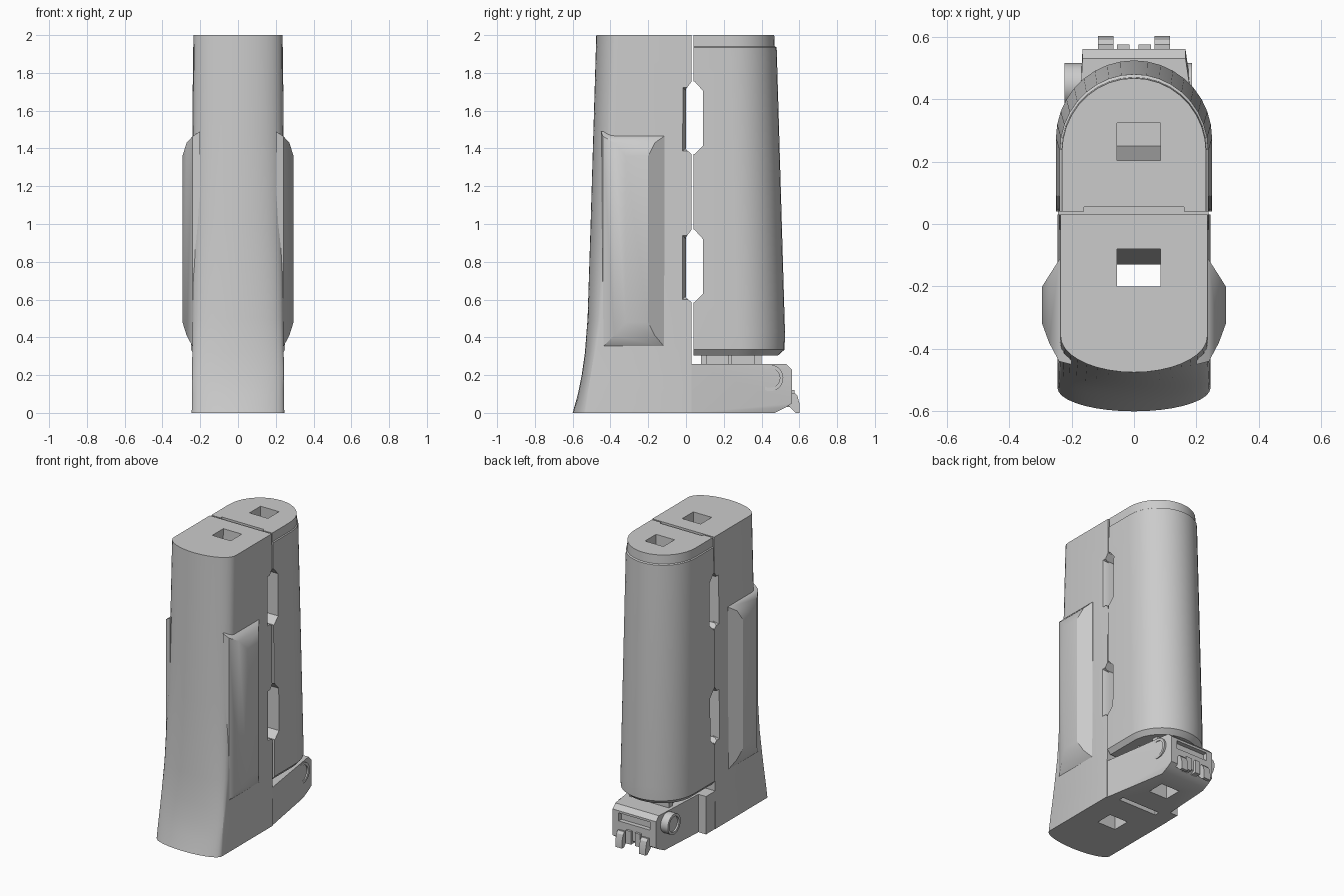
import bpy, bmesh, math
from mathutils import Matrix, Vector

if "Cube" in bpy.data.objects:
    bpy.data.objects.remove(bpy.data.objects["Cube"])

grey = bpy.data.materials.new("plain grey")
grey.use_nodes = True
COLOUR = (0.6, 0.6, 0.6, 1)
grey.diffuse_color = COLOUR
grey.node_tree.nodes["Principled BSDF"].inputs["Base Color"].default_value = COLOUR


def finish(name, bm):
    bmesh.ops.recalc_face_normals(bm, faces=bm.faces)
    me = bpy.data.meshes.new(name)
    bm.to_mesh(me)
    bm.free()
    me.materials.append(grey)
    ob = bpy.data.objects.new(name, me)
    bpy.context.collection.objects.link(ob)
    return ob


def hull(name, pts):
    """Convex solid around the points."""
    bm = bmesh.new()
    for p in pts:
        bm.verts.new(p)
    bmesh.ops.convex_hull(bm, input=bm.verts)
    bmesh.ops.dissolve_limit(bm, angle_limit=0.01, verts=bm.verts, edges=bm.edges)
    return finish(name, bm)


def box(name, x, y, z):
    return hull(name, [(a, b, c) for a in x for b in y for c in z])


def side_prism(name, x, outline):
    """Convex y-z outline stretched along x."""
    return hull(name, [(a, y, z) for a in x for y, z in outline])


def cylinder(name, x0, x1, y, z, r):
    bm = bmesh.new()
    turn = Matrix.Translation(((x0 + x1) / 2, y, z)) @ Matrix.Rotation(math.pi / 2, 4, 'Y')
    bmesh.ops.create_cone(bm, cap_ends=True, segments=28, radius1=r, radius2=r,
                          depth=x1 - x0, matrix=turn)
    return finish(name, bm)


def loft(name, flat_y, sections, steps=18):
    """Stack of D-shaped rings: (z, half width, arc start y, arc end y)."""
    bm = bmesh.new()
    rings = []
    for z, w, start, end in sections:
        ring = [(w, flat_y, z)]
        for i in range(steps + 1):
            t = math.pi * i / steps
            ring.append((w * math.cos(t), start + (end - start) * math.sin(t), z))
        ring.append((-w, flat_y, z))
        rings.append([bm.verts.new(p) for p in ring])
    for low, high in zip(rings, rings[1:]):
        n = len(low)
        for i in range(n):
            j = (i + 1) % n
            bm.faces.new((low[i], low[j], high[j], high[i]))
    bm.faces.new(rings[0])
    bm.faces.new(rings[-1])
    return finish(name, bm)


def cut(ob, *cutters):
    bpy.context.view_layer.objects.active = ob
    for c in cutters:
        m = ob.modifiers.new("cut", 'BOOLEAN')
        m.operation, m.solver, m.object = 'DIFFERENCE', 'EXACT', c
        bpy.ops.object.modifier_apply(modifier=m.name)


helpers = []


def helper(ob):
    ob.hide_render = True
    helpers.append(ob)
    return ob


def tilted_well(y_top, y_low, z_low):
    pts = [(x, y + d, z) for x in (-0.055, 0.085) for d in (0, 0.12)
           for y, z in ((y_top, 2.01), (y_low, z_low))]
    return helper(hull("well_cutter", pts))


# Main halves
front_shell = loft("front_shell", 0.03, [
    (0, 0.245, -0.525, -0.6), (0.1, 0.244, -0.512, -0.572), (0.2, 0.243, -0.495, -0.552),
    (0.32, 0.242, -0.475, -0.535), (0.5, 0.241, -0.445, -0.521), (1, 0.239, -0.4, -0.505),
    (1.5, 0.237, -0.375, -0.49), (2, 0.235, -0.36, -0.475)])
rear_shell = loft("rear_shell", 0.04, [
    (0.305, 0.225, 0.27, 0.488), (0.335, 0.25, 0.275, 0.522), (0.43, 0.25, 0.275, 0.524),
    (1.935, 0.238, 0.235, 0.48), (1.94, 0.232, 0.235, 0.47), (2, 0.231, 0.23, 0.467)])

# Paired slots where the halves meet, flared at the sides
for lift in (0, 0.785):
    outline = [(0, 0.61), (0, 0.93), (0.03, 0.97), (0.045, 0.97), (0.09, 0.92),
               (0.09, 0.63), (0.045, 0.585), (0.03, 0.585)]
    slot = helper(side_prism("slot_cutter", (-0.4, 0.4), [(y, z + lift) for y, z in outline]))
    cut(front_shell, slot)
    cut(rear_shell, slot)
    for s in (-1, 1):
        flare = helper(hull("flare_cutter", [
            (s * x, y, z + lift)
            for x, ys, zs in ((0.2, (0, 0.035), (0.62, 0.92)), (0.26, (-0.028, 0.035), (0.59, 0.95)))
            for y in ys for z in zs]))
        cut(front_shell, flare)

# Wells down through each half, shallow relief on the rear half's flat face
cut(front_shell, tilted_well(-0.2, -0.25, -0.01))
cut(rear_shell, tilted_well(0.203, 0.25, 0.29),
    helper(box("relief_cutter", (-0.16, 0.16), (0.03, 0.055), (0.29, 2.01))))

# Side swells: shrinking rectangles moving outward
for s, side in ((1, "left"), (-1, "right")):
    layers = [(0.2, -0.45, -0.1, 0.3, 1.49), (0.24, -0.44, -0.115, 0.35, 1.465),
              (0.272, -0.38, -0.165, 0.41, 1.43), (0.294, -0.32, -0.2, 0.48, 1.36)]
    hull(side + "_swell", [(s * x, y, z) for x, y0, y1, z0, z1 in layers
                           for y in (y0, y1) for z in (z0, z1)])

# Hinge base, tapering toward the back
plan = [(0.24, 0.03, 0.26, 0), (0.22, 0.14, 0.26, 0), (0.17, 0.38, 0.26, 0),
        (0.165, 0.53, 0.26, 0.03), (0.165, 0.56, 0.23, 0.05), (0.165, 0.47, 0.26, 0)]
base = hull("hinge_base", [(s * x if s > 0 else -min(x, 0.185), y, z)
                           for x, y, top, low in plan for z in (top, low) for s in (-1, 1)])
cut(base,
    helper(box("base_well_cutter", (-0.055, 0.085), (0.25, 0.37), (-0.01, 0.2))),
    helper(box("cross_slot_cutter", (-0.13, 0.16), (0.05, 0.085), (-0.01, 0.12))),
    helper(box("latch_recess_cutter", (-0.12, 0.12), (0.53, 0.6), (0.16, 0.215))))
box("base_collar", (-0.243, -0.17), (0.03, 0.13), (0, 0.26))

# Pedestal ribs under the rear half
for x, y in ((0.16, (0.08, 0.11)), (0.13, (0.11, 0.36)), (0.16, (0.225, 0.24)), (0.15, (0.36, 0.4))):
    box("pedestal_rib", (-x, x), y, (0.25, 0.32))

# Hinge pivots with a ringed face
for name, x0, x1, face in (("right_pivot", -0.222, -0.16, -0.222), ("left_pivot", 0.14, 0.185, 0.185)):
    pivot = cylinder(name, x0, x1, 0.445, 0.185, 0.07)
    cut(pivot, helper(cylinder("pivot_cutter", face - 0.012, face + 0.012, 0.445, 0.185, 0.052)))

# Latch hooks and small tabs at the back
hook = [(0.53, 0.1), (0.575, 0.105), (0.59, 0.09), (0.602, 0.045), (0.602, 0), (0.58, 0), (0.53, 0.05)]
tab = [(0.53, 0.12), (0.575, 0.12), (0.575, 0.03), (0.53, 0.03)]
for s in (-1, 1):
    side_prism("latch_hook", (s * 0.065, s * 0.115), hook)
    side_prism("latch_tab", (s * 0.015, s * 0.055), tab)

# Cutters are no longer needed once applied
for ob in helpers:
    bpy.data.objects.remove(ob)

bpy.ops.object.select_all(action='DESELECT')
for ob in bpy.context.collection.objects:
    if ob.type == 'MESH' and ob.data.materials and ob.data.materials[0] == grey:
        ob.select_set(True)
        bpy.context.view_layer.objects.active = ob
bpy.ops.object.shade_smooth_by_angle(angle=math.radians(28))
